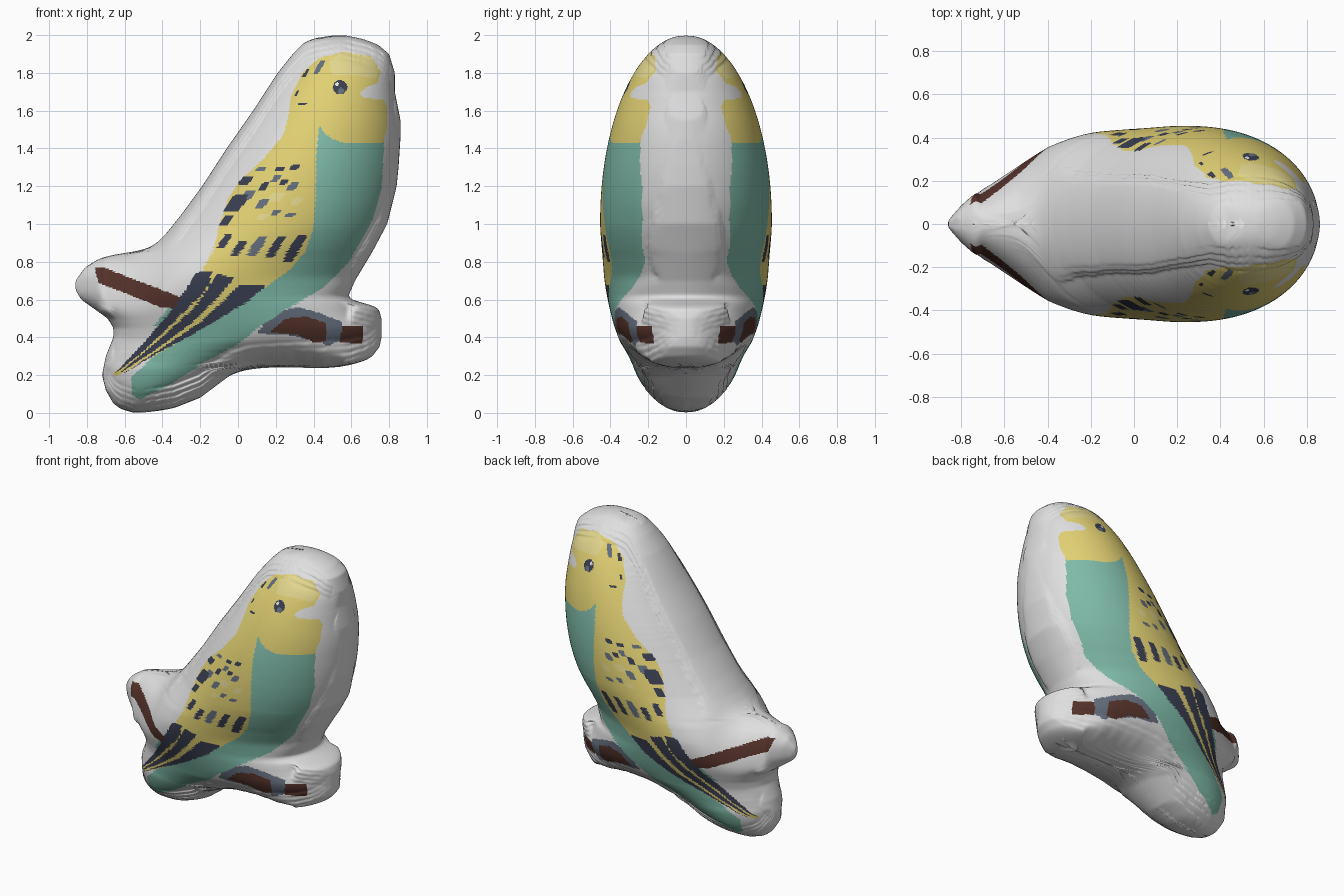
import bpy, bmesh, math

ROWS, COLS = 330, 320

# ---- flat colours
COLOURS = [("plain_grey", (.74, .74, .74)), ("yellow", (.75, .63, .17)),
           ("pale_yellow", (.77, .68, .27)), ("sea_green", (.21, .49, .39)),
           ("dark_brown", (.089, .032, .023)), ("navy", (.042, .048, .08)),
           ("slate", (.127, .156, .205)), ("white", (.85, .85, .85))]
GREY, YELLOW, PALE, GREEN, BROWN, NAVY, SLATE, WHITE = range(8)

# ---- front silhouette: left and right edge as (z, x), and depth limit seen from above as (x, y)
LEFT = [(0, -.55), (.02, -.62), (.05, -.66), (.12, -.70), (.2, -.72), (.3, -.70), (.35, -.68),
        (.4, -.66), (.45, -.66), (.5, -.69), (.55, -.76), (.6, -.83), (.65, -.86), (.7, -.86),
        (.77, -.81), (.82, -.73), (.842, -.64), (.855, -.53), (.875, -.47), (.9, -.43), (.95, -.38),
        (1.05, -.30), (1.2, -.19), (1.4, -.06), (1.6, .08), (1.8, .21), (1.9, .29), (1.96, .35),
        (1.985, .41), (2, .52)]
RIGHT = [(0, -.52), (.01, -.42), (.025, -.34), (.08, -.2), (.14, -.12), (.2, -.04), (.225, .03),
         (.24, .12), (.253, .33), (.266, .58), (.28, .67), (.3, .71), (.35, .75), (.4, .76), (.5, .76),
         (.55, .745), (.57, .71), (.585, .65), (.6, .60), (.62, .585), (.7, .62), (.85, .71),
         (1, .79), (1.2, .84), (1.3, .85), (1.45, .86), (1.55, .86), (1.7, .83), (1.8, .83),
         (1.9, .80), (1.95, .74), (1.98, .66), (2, .56)]
DEPTH = [(-.87, .0), (-.84, .04), (-.8, .085), (-.75, .13), (-.6, .235), (-.4, .38), (-.2, .46),
         (0, .52), (.2, .56), (.4, .58), (.6, .65), (.87, 1)]


def lerp(table, t):
    if t <= table[0][0]:
        return table[0][1]
    for (a, b), (c, d) in zip(table, table[1:]):
        if t <= c:
            return b + (d - b) * (t - a) / (c - a)
    return table[-1][1]


# silhouette edges sampled once on fine steps
STEPS = 400
edges = [(lerp(LEFT, k * 2 / STEPS), lerp(RIGHT, k * 2 / STEPS)) for k in range(STEPS + 1)]

# vertical extent of the silhouette at each x
BINS = 180
extent = []
for i in range(BINS + 1):
    x = -.86 + 1.72 * i / BINS
    zs = [k * 2 / STEPS for k, (lo, hi) in enumerate(edges) if lo - .005 <= x <= hi + .005]
    extent.append((min(zs), max(zs)) if zs else (.65, .7))


def bulge(z):
    return .462 * math.sqrt(max(0, 1 - (z - 1) ** 2))


def half_depth(x, z, u):
    exact = math.sqrt(max(0, 1 - u * u))
    # average neighbouring slices so sudden changes of outline stay soft
    k0, total, count = round(z * STEPS / 2), exact, 1
    for d in (-24, -18, -12, -6, 6, 12, 18, 24):
        if 0 <= k0 + d <= STEPS:
            lo, hi = edges[k0 + d]
            w = (2 * x - lo - hi) / (hi - lo)
            if -1 < w < 1:
                total += math.sqrt(1 - w * w)
                count += 1
    a = bulge(z) * total / count
    c = bulge(z) * exact * 1.15
    f = min(max((x + .86) / 1.72 * BINS, 0), BINS - .001)
    i = int(f)
    lo, hi = (extent[i][k] + (extent[i + 1][k] - extent[i][k]) * (f - i) for k in (0, 1))
    v = min(1, abs(z - (lo + hi) / 2) / max(.01, (hi - lo) / 2))
    b = lerp(DEPTH, x) * math.sqrt(max(0, 1 - v ** 2.5))
    if x > .55:                       # the breast and perch end are shaped by the slices alone
        b = b + (1 - b) * min(1, (x - .55) / .15)
    if min(a, b, c) < 1e-5:
        return 0
    return (a ** -14 + b ** -14 + c ** -14) ** (-1 / 14)


# ---- painted regions in (x, z), later ones cover earlier ones
branch_back = [(-.76, .77), (-.71, .77), (-.3, .61), (-.3, .55), (-.41, .56), (-.74, .69)]
branch_tip = [(.55, .46), (.665, .46), (.66, .37), (.54, .37)]
foot = [(.1, .42), (.18, .53), (.32, .56), (.43, .53), (.555, .48), (.54, .385), (.48, .35),
        (.43, .38), (.28, .41)]
branch_mid = [(.25, .50), (.36, .51), (.46, .48), (.465, .38), (.4, .37), (.33, .41), (.17, .43)]
tail_tuft = [(-.45, .46), (-.36, .56), (-.32, .54), (-.40, .45)]
belly = [(.43, 1.53), (.775, 1.45), (.76, 1.18), (.71, 1.02), (.59, .80), (.46, .67), (.27, .555),
         (.125, .465), (.01, .37), (-.175, .27), (-.36, .15), (-.52, .07), (-.56, .095),
         (-.565, .19), (-.41, .33), (.1, .7), (.38, 1)]
plumage = [(.56, 1.91), (.43, 1.88), (.34, 1.80), (.28, 1.68), (.265, 1.56), (.24, 1.47), (.13, 1.34),
           (.01, 1.23), (-.055, 1.125), (-.10, .99), (-.13, .86), (-.2, .74), (-.28, .64), (-.39, .48),
           (-.52, .33), (-.66, .21), (-.65, .19), (-.41, .32), (-.12, .49), (.14, .66), (.27, .755),
           (.36, .86), (.4, .98), (.41, 1.125), (.415, 1.39), (.43, 1.52), (.46, 1.48), (.50, 1.45),
           (.56, 1.43), (.77, 1.43), (.79, 1.52), (.79, 1.62), (.77, 1.66), (.67, 1.665), (.645, 1.69),
           (.67, 1.72), (.74, 1.745), (.755, 1.81), (.7, 1.89)]
crown = [(.48, 1.86), (.53, 1.90), (.6, 1.905), (.7, 1.885), (.745, 1.81), (.73, 1.77), (.62, 1.79), (.5, 1.79)]
feather_a = [(-.22, .745), (-.135, .75), (-.17, .65), (-.36, .46), (-.52, .31), (-.66, .20),
             (-.5, .37), (-.33, .57)]
feather_b = [(-.11, .735), (-.02, .715), (-.1, .62), (-.24, .48), (-.42, .345), (-.64, .2),
             (-.38, .42), (-.22, .57)]
feather_c = [(.01, .68), (.15, .675), (.04, .58), (-.1, .50), (-.25, .41), (-.42, .32), (-.62, .2),
             (-.4, .345), (-.2, .48), (-.07, .6)]


def fleck(x, z, w, h):
    s = h * .25
    return [(x - w / 2 - s, z - h / 2), (x + w / 3 - s, z - h / 2), (x + w / 2, z),
            (x + w / 2 + s, z + h / 2), (x - w / 3 + s, z + h / 2), (x - w / 2, z)]


def disc(x, z, r):
    return [(x + r * math.cos(k * math.pi / 8), z + r * math.sin(k * math.pi / 8)) for k in range(16)]


dark_flecks = [(-.07, .91, .045, .07), (.005, .87, .05, .08), (.2, .88, .05, .11), (.3, .87, .06, .14),
               (-.06, 1.02, .05, .05), (-.01, 1.11, .09, .09), (.04, 1.23, .06, .04), (.14, 1.2, .04, .05),
               (.22, 1.29, .05, .025), (.3, 1.3, .05, .025), (.24, 1.22, .04, .03), (.36, 1.8, .02, .04),
               (.34, 1.635, .05, .012), (.31, 1.69, .015, .03)]
slate_flecks = [(.1, .88, .06, .1), (.05, 1.15, .06, .05), (.13, 1.11, .05, .05), (.12, 1.29, .05, .025),
                (.2, 1.24, .04, .03), (.29, 1.2, .05, .04), (.2, 1.06, .04, .025), (.28, 1.05, .05, .02),
                (.43, 1.83, .03, .07)]
pale_flecks = [(.2, 1.14, .08, .04), (.31, 1.12, .05, .04), (.13, 1.04, .05, .03)]

paint = [(BROWN, branch_back), (BROWN, branch_tip), (SLATE, foot), (BROWN, branch_mid),
         (GREEN, tail_tuft), (GREEN, belly), (YELLOW, plumage), (PALE, crown),
         (NAVY, feather_a), (NAVY, feather_b), (NAVY, feather_c)]
for tint, flecks in ((PALE, pale_flecks), (SLATE, slate_flecks), (NAVY, dark_flecks)):
    paint += [(tint, fleck(*f)) for f in flecks]
paint += [(NAVY, disc(.54, 1.725, .038)), (SLATE, disc(.545, 1.705, .017)), (WHITE, disc(.525, 1.74, .01))]
paint = [(c, p, min(q[0] for q in p), max(q[0] for q in p), min(q[1] for q in p), max(q[1] for q in p))
         for c, p in reversed(paint)]


def colour_at(x, z):
    for tint, poly, x0, x1, z0, z1 in paint:
        if x0 <= x <= x1 and z0 <= z <= z1:
            inside = False
            for (ax, az), (bx, bz) in zip(poly, poly[1:] + poly[:1]):
                if (az > z) != (bz > z) and x < ax + (bx - ax) * (z - az) / (bz - az):
                    inside = not inside
            if inside:
                return tint
    return GREY


# ---- puffed body: a stack of rings fitted to the silhouette
bm = bmesh.new()
rings = []
for i in range(ROWS + 1):
    t = i / ROWS
    z = .6 * 2 * t + .4 * (1 - math.cos(math.pi * t))
    lo, hi = lerp(LEFT, z), lerp(RIGHT, z)
    ring = []
    for j in range(COLS):
        m = min(j, COLS - j)
        u = math.cos(2 * math.pi * m / COLS)
        x = (lo + hi) / 2 + (hi - lo) / 2 * u
        y = half_depth(x, z, u) * (1 if j == m else -1)
        # slight sag under the perch end
        sag = .035 * math.exp(-((x - .48) / .15) ** 2) * max(0, 1 - max(0, z - .25) / .15)
        ring.append(bm.verts.new((x, y, z - sag)))
    rings.append(ring)
for low, high in zip(rings, rings[1:]):
    tints = {}
    for j in range(COLS):
        k = (j + 1) % COLS
        f = bm.faces.new((low[j], low[k], high[k], high[j]))
        m = min(j, COLS - 1 - j)          # both sides share the same paint
        if m not in tints:
            c = f.calc_center_median()
            tints[m] = colour_at(c.x, c.z)
        f.material_index = tints[m]
        f.smooth = True
bmesh.ops.remove_doubles(bm, verts=bm.verts, dist=1e-5)
bmesh.ops.recalc_face_normals(bm, faces=bm.faces)
mesh = bpy.data.meshes.new("perched_bird")
bm.to_mesh(mesh)
bm.free()
for name, rgb in COLOURS:
    mat = bpy.data.materials.new(name)
    mat.diffuse_color = (*rgb, 1)
    mesh.materials.append(mat)
bird = bpy.data.objects.new("perched_bird", mesh)
bpy.context.collection.objects.link(bird)
soften = bird.modifiers.new("soften", "SMOOTH")
soften.factor, soften.iterations = .5, 10
